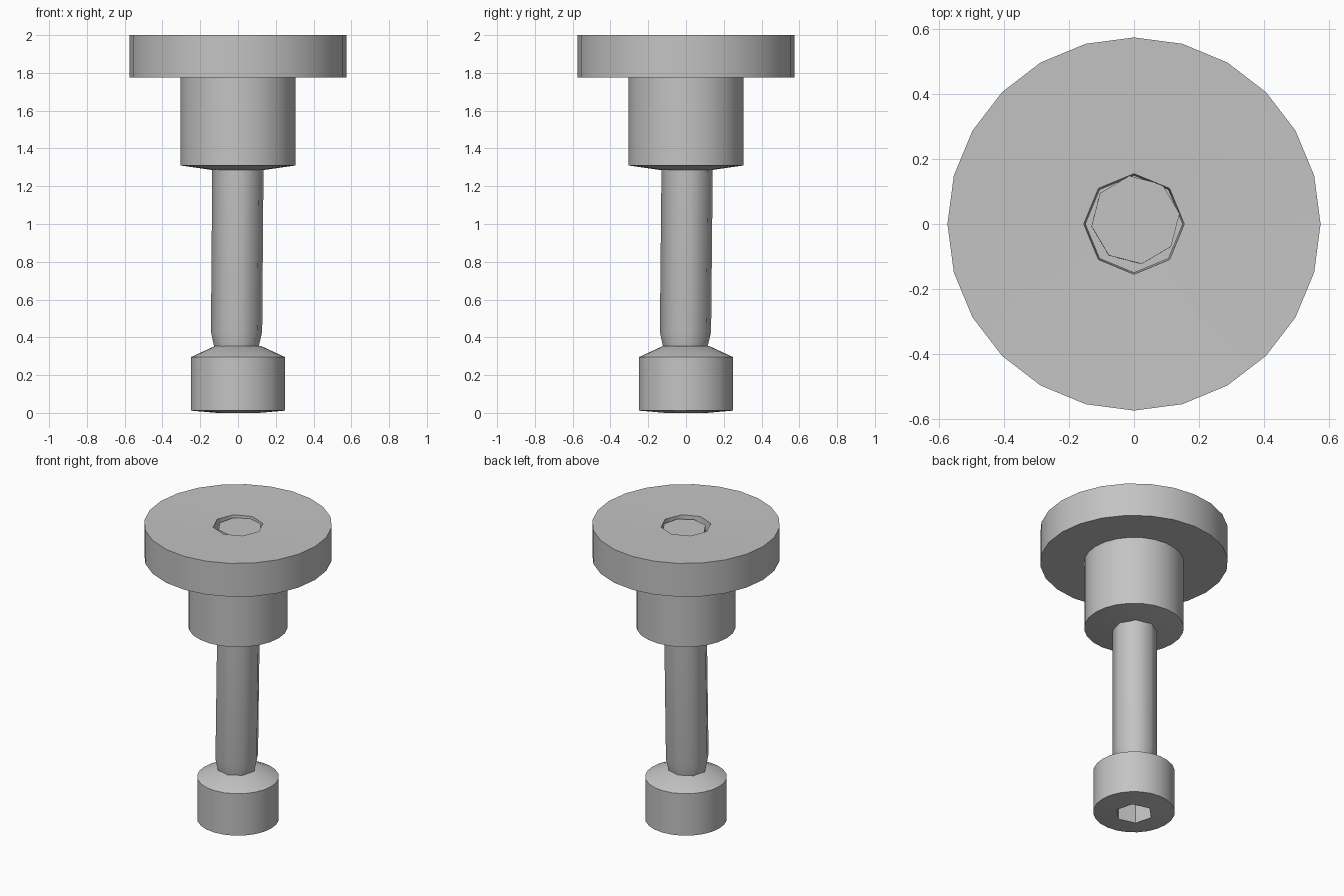
import bpy
import bmesh
from math import cos, sin, pi, radians
from mathutils import Matrix

cube = bpy.data.objects.get("Cube")
if cube:
    bpy.data.objects.remove(cube, do_unlink=True)

# One plain metal colour
steel = bpy.data.materials.new("grey_metal")
steel.use_nodes = True
GREY = (0.55, 0.55, 0.55, 1.0)
steel.diffuse_color = GREY
steel.node_tree.nodes["Principled BSDF"].inputs["Base Color"].default_value = GREY


def ring_radius(r, sides, angle, offset):
    """Corner radius r of a polygon with the given sides; 0 sides is round."""
    if not sides:
        return r
    step = 2 * pi / sides
    return r * cos(step / 2) / cos((angle - offset) % step - step / 2)


def turned(name, rings, segments, spin=0.0, poly_offset=0.0):
    """Closed turned part from (radius, height, polygon sides) rings."""
    bm = bmesh.new()
    loops = []
    for r, z, sides in rings:
        loop = []
        for i in range(segments):
            a = 2 * pi * i / segments + spin
            q = ring_radius(r, sides, a, poly_offset)
            loop.append(bm.verts.new((q * cos(a), q * sin(a), z)))
        loops.append(loop)
    for low, high in zip(loops, loops[1:]):
        for i in range(segments):
            j = (i + 1) % segments
            bm.faces.new((low[i], low[j], high[j], high[i]))
    bm.faces.new(loops[0][::-1])
    bm.faces.new(loops[-1])
    bmesh.ops.recalc_face_normals(bm, faces=bm.faces)
    mesh = bpy.data.meshes.new(name)
    bm.to_mesh(mesh)
    bm.free()
    mesh.materials.append(steel)
    obj = bpy.data.objects.new(name, mesh)
    bpy.context.collection.objects.link(obj)
    bpy.ops.object.select_all(action="DESELECT")
    obj.select_set(True)
    bpy.context.view_layer.objects.active = obj
    bpy.ops.object.shade_smooth_by_angle(angle=radians(50))
    return obj


# Wide knob with its collar and a shallow faceted bore in the top
turned("knob_and_collar", [
    (0.13, 1.285, 0), (0.305, 1.31, 0), (0.305, 1.775, 0),
    (0.575, 1.775, 0), (0.575, 2.0, 0),
    (0.155, 1.99, 8), (0.15, 1.92, 8),
], 24)

# Bolt head with sloped shoulder and a hexagonal socket underneath
turned("bolt_head", [
    (0.115, 0.15, 6), (0.115, 0.0, 6), (0.25, 0.012, 0),
    (0.25, 0.295, 0), (0.12, 0.355, 0),
], 24, poly_offset=pi / 4)

# Faceted shank, leaning very slightly, its end showing in the bore
shank = turned("shank", [
    (0.115, 0.33, 0), (0.137, 0.43, 0), (0.137, 1.975, 0),
], 8, spin=radians(8))
lean = Matrix.Identity(4)
lean[0][2], lean[0][3] = 0.008, -0.011
lean[1][2], lean[1][3] = 0.01, -0.007
shank.data.transform(lean)
